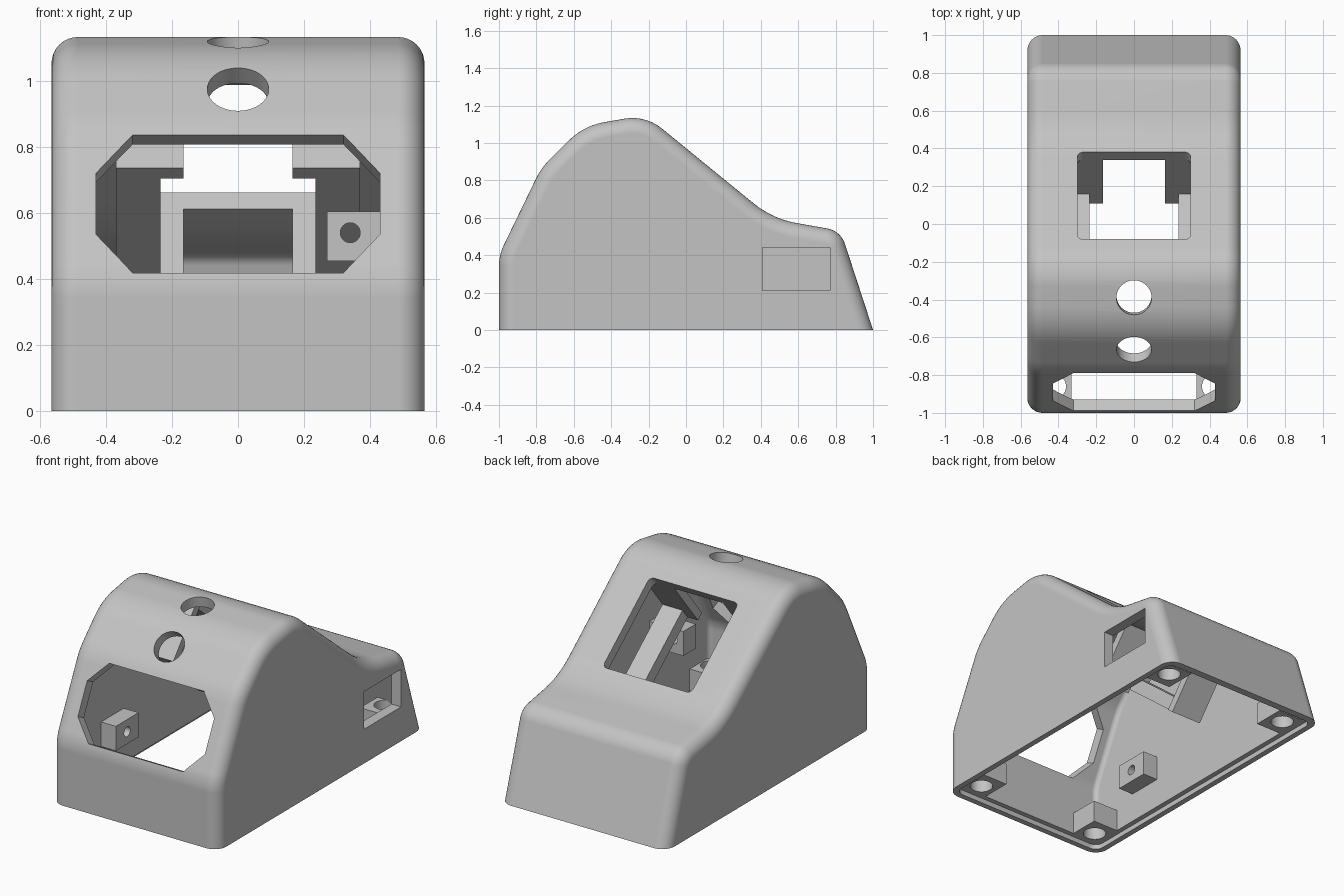
import bpy, bmesh, math
from mathutils import Vector, Matrix

if "Cube" in bpy.data.objects:
    bpy.data.objects.remove(bpy.data.objects["Cube"])

grey = bpy.data.materials.new("plain grey")
grey.use_nodes = True
grey.diffuse_color = (0.55, 0.55, 0.55, 1)
grey.node_tree.nodes["Principled BSDF"].inputs["Base Color"].default_value = (0.55, 0.55, 0.55, 1)

HALF_W, ROUND, WALL = 0.565, 0.08, 0.065

# Side profile corners: y, z, fillet radius
PROFILE = [(-1, 0, 0), (-1, 0.40, 0.25), (-0.775, 0.865, 0.35), (-0.548, 1.0915, 0.35),
           (-0.217, 1.149, 0.25), (0.463, 0.594, 0.5), (0.827, 0.53, 0.12), (1, 0, 0)]


def make_object(name, bm):
    bmesh.ops.recalc_face_normals(bm, faces=bm.faces)
    mesh = bpy.data.meshes.new(name)
    bm.to_mesh(mesh)
    bm.free()
    mesh.materials.append(grey)
    obj = bpy.data.objects.new(name, mesh)
    bpy.context.collection.objects.link(obj)
    return obj


def loft(name, rings):
    bm = bmesh.new()
    loops = [[bm.verts.new(p) for p in ring] for ring in rings]
    for a, b in zip(loops, loops[1:]):
        for i in range(len(a)):
            j = (i + 1) % len(a)
            bm.faces.new((a[i], a[j], b[j], b[i]))
    bm.faces.new(loops[0])
    bm.faces.new(loops[-1])
    return make_object(name, bm)


def outline(inset, drop=0, steps=7):
    """Profile moved inward, its corners filleted; the bottom only drops."""
    pts = [Vector(p[:2]) for p in PROFILE]
    n = len(pts)
    lines = []
    for i in range(n):
        d = (pts[(i + 1) % n] - pts[i]).normalized()
        inward = Vector((d.y, -d.x))
        lines.append((pts[i] + inward * (-drop if i == n - 1 else inset), d))
    corners = []
    for i in range(n):
        (p, d), (q, e) = lines[i - 1], lines[i]
        w = q - p
        t = (w.x * e.y - w.y * e.x) / (d.x * e.y - d.y * e.x)
        corners.append(p + d * t)
    result = []
    for i, c in enumerate(corners):
        radius = PROFILE[i][2]
        if not radius:
            result.append(c)
            continue
        d, e = lines[i - 1][1], lines[i][1]
        turn = d.x * e.y - d.y * e.x
        radius = max(0.012, radius + (inset if turn > 0 else -inset))
        angle = d.angle(e)
        start = c - d * radius * math.tan(angle / 2)
        side = Vector((-d.y, d.x)) * math.copysign(1, turn)
        for k in range(steps + 1):
            a = angle * k / steps
            result.append(start + d * radius * math.sin(a) + side * radius * (1 - math.cos(a)))
    return result


def body(name, half, inset, rounding, drop=0, steps=8):
    """Profile swept across x with rounded side edges."""
    rings = []
    for s in (-1, 1):
        for k in range(steps + 1):
            a = math.pi / 2 * (k if s > 0 else steps - k) / steps
            # widest section carries the full rounding inset
            x = s * (half - rounding + rounding * math.sin(a))
            sec = outline(inset + rounding * (1 - math.cos(a)), drop)
            rings.append([(x, p.x, p.y) for p in sec])
    return loft(name, rings)


def frame(y, z, vy, vz):
    """Axes for a panel at (y, z) with in-panel direction v; third axis is outward."""
    v = Vector((0, vy, vz)).normalized()
    n = Vector((1, 0, 0)).cross(v)
    m = Matrix(((1, 0, 0), v, n)).transposed().to_4x4()
    return Matrix.Translation((0, y, z)) @ m


def prism(name, points, low, high, matrix=Matrix()):
    return loft(name, [[matrix @ Vector((p[0], p[1], h)) for p in points] for h in (low, high)])


def rounded(x0, x1, y0, y1, r=0.0, steps=5):
    if not r:
        return [(x0, y0), (x1, y0), (x1, y1), (x0, y1)]
    pts = []
    centres = [(x1 - r, y1 - r), (x0 + r, y1 - r), (x0 + r, y0 + r), (x1 - r, y0 + r)]
    for q, (cx, cy) in enumerate(centres):
        for k in range(steps + 1):
            a = math.pi / 2 * (q + k / steps)
            pts.append((cx + r * math.cos(a), cy + r * math.sin(a)))
    return pts


def circle(r, cx=0, cy=0, n=40):
    return [(cx + r * math.cos(2 * math.pi * k / n), cy + r * math.sin(2 * math.pi * k / n))
            for k in range(n)]


def cut(obj, *cutters):
    bpy.context.view_layer.objects.active = obj
    for c in cutters:
        mod = obj.modifiers.new("cut", "BOOLEAN")
        mod.operation, mod.solver, mod.object = "DIFFERENCE", "EXACT", c
        bpy.ops.object.modifier_apply(modifier=mod.name)
        bpy.data.objects.remove(c)


def smooth(obj):
    bpy.ops.object.select_all(action="DESELECT")
    obj.select_set(True)
    bpy.context.view_layer.objects.active = obj
    bpy.ops.object.shade_smooth_by_angle(angle=math.radians(30))


# Hollow shell with a recessed seat for the base plate
shell = body("shell", HALF_W, 0, ROUND)
cut(shell, body("cavity", HALF_W - WALL, WALL, 0.03, 0.1),
    prism("plate_seat", rounded(-0.53, 0.53, -0.965, 0.955, 0.05), -0.1, 0.03))

# Front window, round holes, sloped back window and side port
half, chamfer = 0.231, 0.128
octagon = []
for sx, sv in ((1, 1), (-1, 1), (-1, -1), (1, -1)):
    pair = [(sx * 0.43, sv * (half - chamfer)), (sx * 0.32, sv * half)]
    octagon += pair if sx * sv > 0 else pair[::-1]
back = frame(0.15, 0.85, 0.775, -0.632)
cut(shell,
    prism("front_window", octagon, -0.16, 0.2, frame(-0.89, 0.628, 0.437, 0.9)),
    prism("upper_hole", circle(0.093), -0.13, 0.2, frame(-0.665, 0.975, 1, 1)),
    prism("top_hole", circle(0.093), -0.13, 0.2, frame(-0.39, 1.12, 1, 0.175)),
    prism("back_window", rounded(-0.3, 0.3, -0.297, 0.297, 0.03), -0.13, 0.2, back),
    prism("side_port", rounded(0.45, 0.7, 0.41, 0.77), 0.21, 0.44))
smooth(shell)
shell.modifiers.new("even_shading", "WEIGHTED_NORMAL").keep_sharp = True

for side, s in (("left", 1), ("right", -1)):
    # Holder arms behind the back window: two posts joined by a rail
    def span(a, b):
        return sorted((s * a, s * b))
    for part, v0, v1 in (("lower", 0.297, 0.347), ("upper", -0.347, -0.297)):
        prism(f"{side}_{part}_post", rounded(*span(0.165, 0.37), v0, v1), -0.43, -0.03, back)
    prism(f"{side}_rail", rounded(*span(0.235, 0.37), -0.34, 0.34), -0.43, -0.35, back)

    # Screw bosses in the bottom corners
    for end, y0, y1, hole_y in (("front", -0.96, -0.75, -0.86), ("back", 0.71, 0.91, 0.82)):
        boss = prism(f"{side}_{end}_screw_boss", rounded(*span(0.33, 0.53), y0, y1), 0.03, 0.165)
        cut(boss, prism("screw_hole", circle(0.065, s * 0.425, hole_y), -0.1, 0.3))
        smooth(boss)

# Drilled mounting lugs on the inner side walls
left_lug = prism("left_lug", rounded(0.27, 0.52, -0.48, -0.36), 0.455, 0.605)
cut(left_lug, prism("lug_hole", circle(0.03, 0.34), -0.3, 0.3, frame(-0.42, 0.54, 0, 1)))
smooth(left_lug)

right_lug = prism("right_lug", rounded(-0.53, -0.40, -0.61, -0.39), 0.21, 0.36)
drill = Matrix.Translation((-0.40, -0.5, 0.285)) @ Matrix.Rotation(math.pi / 2, 4, "Y")
cut(right_lug, prism("lug_hole", circle(0.03), -0.08, 0.1, drill))
smooth(right_lug)
